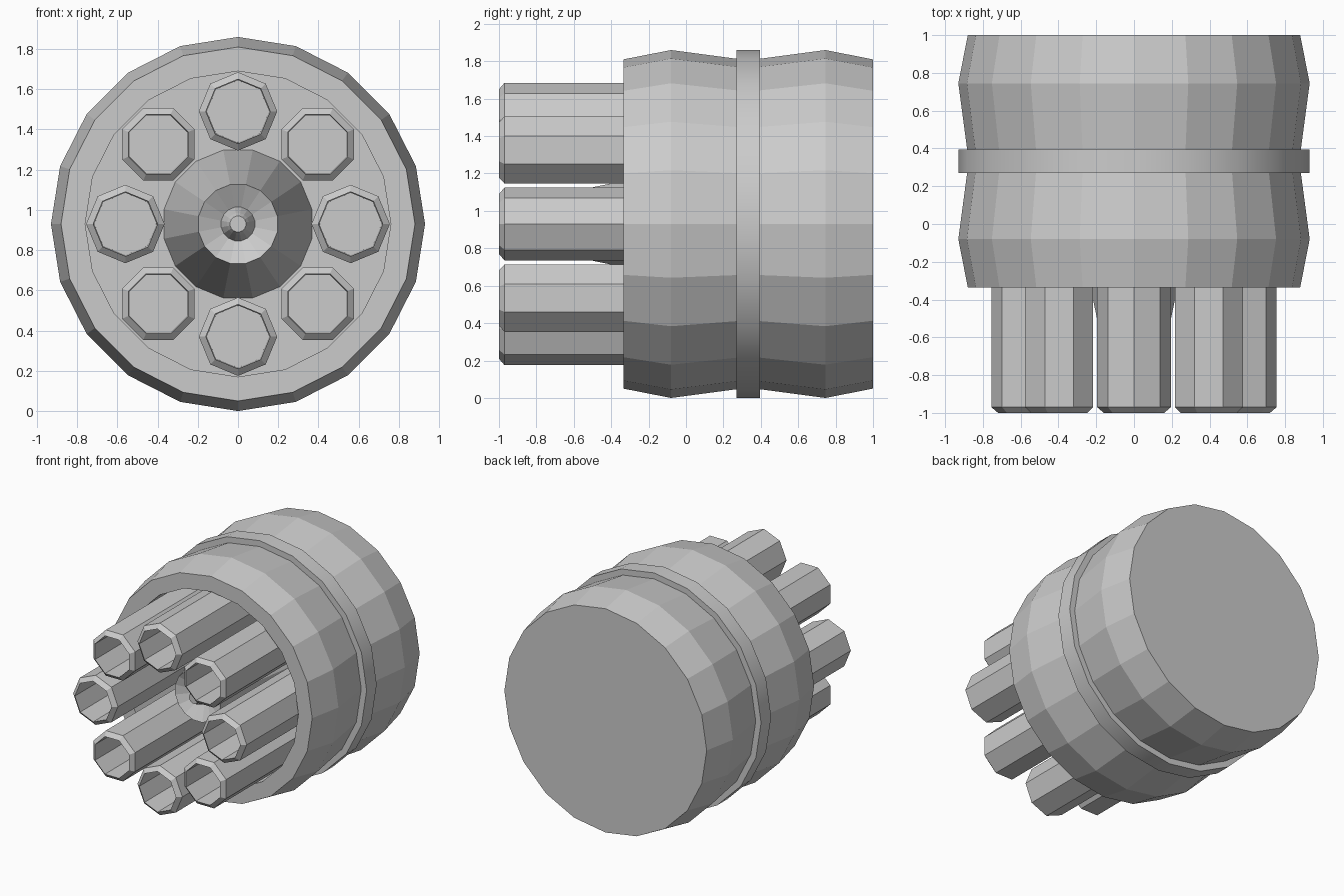
import bpy, bmesh
from math import sin, cos, pi

if "Cube" in bpy.data.objects:
    bpy.data.objects.remove(bpy.data.objects["Cube"])

AXIS_Z = 0.93


def lathe(name, profile, sides, centre=(0, AXIS_Z), turn=0.0, cap=(True, True), closed=False, smooth=False):
    """Revolve (radius, y) points around an axis parallel to y."""
    bm = bmesh.new()
    cx, cz = centre
    rings = []
    for r, y in profile:
        rings.append([bm.verts.new((cx + r * sin(turn + 2 * pi * i / sides), y,
                                    cz + r * cos(turn + 2 * pi * i / sides)))
                      for i in range(sides)])
    pairs = list(zip(rings, rings[1:]))
    if closed:
        pairs.append((rings[-1], rings[0]))
    for a, b in pairs:
        for i in range(sides):
            j = (i + 1) % sides
            bm.faces.new((a[i], a[j], b[j], b[i]))
    if not closed:
        if cap[0]:
            bm.faces.new(rings[0])
        if cap[1]:
            bm.faces.new(rings[-1])
    bmesh.ops.recalc_face_normals(bm, faces=bm.faces[:])
    me = bpy.data.meshes.new(name)
    bm.to_mesh(me)
    bm.free()
    ob = bpy.data.objects.new(name, me)
    bpy.context.collection.objects.link(ob)
    if smooth:
        bpy.ops.object.select_all(action='DESELECT')
        ob.select_set(True)
        bpy.context.view_layer.objects.active = ob
        bpy.ops.object.shade_smooth_by_angle()
    return ob


# Double-barrelled housing with a deep recess in the front
lathe("housing", [(0.76, 0.33), (0.76, -0.335), (0.88, -0.335), (0.93, -0.08),
                  (0.875, 0.333), (0.93, 0.745), (0.88, 1.0)], 20)

# Raised band around the waist
lathe("waist_band", [(0.86, 0.27), (0.93, 0.27), (0.93, 0.395), (0.86, 0.395)],
      20, closed=True, smooth=True)

# Tapered hub with a dished face and a small central pin
lathe("hub", [(0.375, 0.33), (0.2, -0.5), (0.085, -0.44), (0.055, -0.52), (0.04, -0.55)],
      16, turn=pi / 16, cap=(False, True))

# Ring of eight hollow octagonal tubes, alternate ones turned half a facet
for k in range(8):
    a = k * pi / 4
    lathe(f"tube_{k + 1}", [(0.195, 0.33), (0.195, -0.97), (0.16, -1.0), (0.155, 0.32)],
          8, centre=(0.56 * sin(a), AXIS_Z + 0.56 * cos(a)),
          turn=(k % 2) * pi / 8, cap=(False, True))
